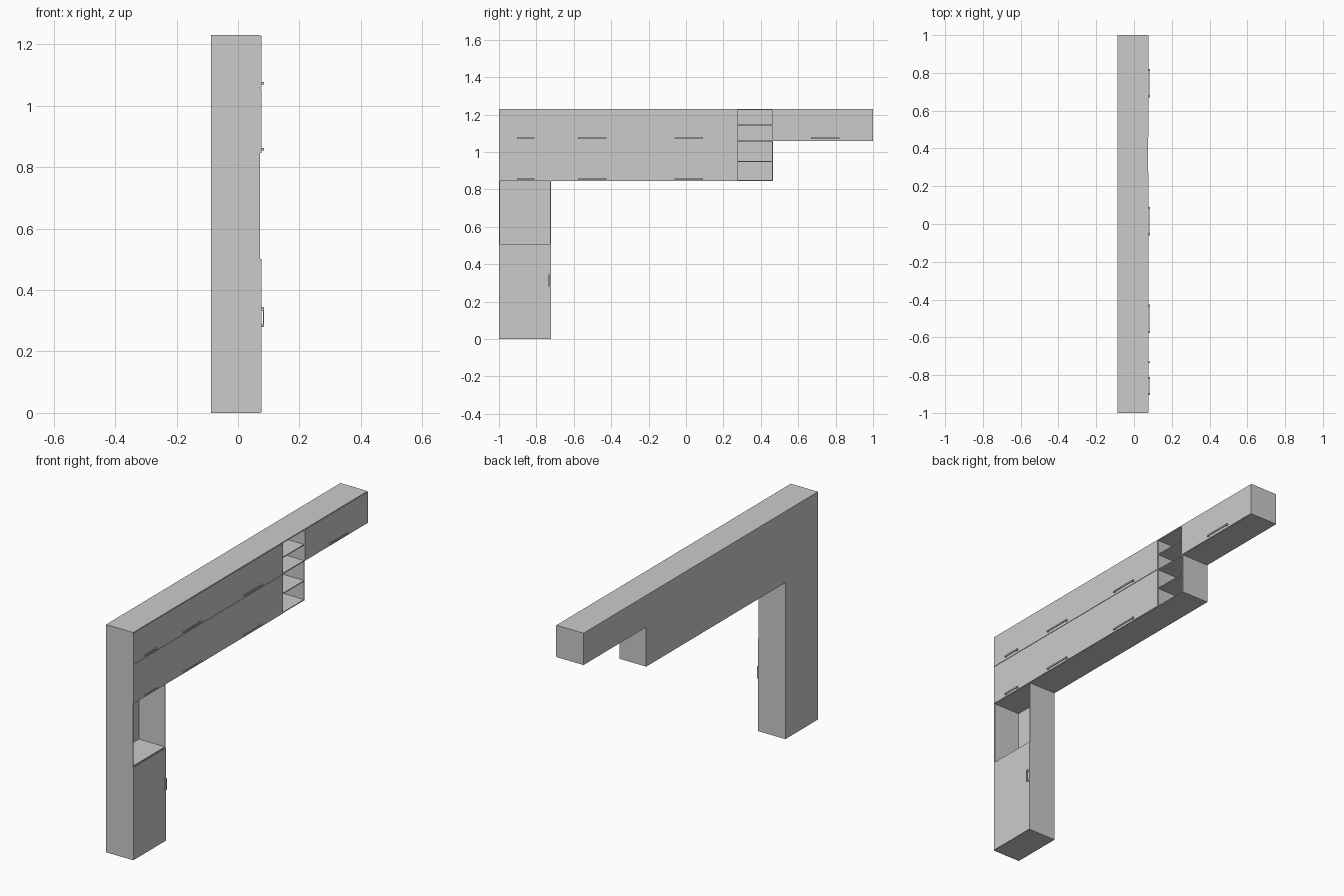
import bpy, bmesh
from mathutils import Vector

if "Cube" in bpy.data.objects:
    bpy.data.objects.remove(bpy.data.objects["Cube"])

T = 0.005                              # board thickness
XB, XF, XD = -0.088, 0.072, 0.076      # back, carcass front, door face
Y0, Y1, Y2, Y3, Y4 = -1.0, -0.722, 0.275, 0.465, 1.0
Z1, Z2, Z3, Z4 = 0.508, 0.845, 1.058, 1.23


def boxes(name, items):
    """One object made of axis-aligned boxes (x0, x1, y0, y1, z0, z1)."""
    bm = bmesh.new()
    for x0, x1, y0, y1, z0, z1 in items:
        verts = bmesh.ops.create_cube(bm, size=1)["verts"]
        for v in verts:
            v.co = Vector(((x0 + x1) / 2 + v.co.x * (x1 - x0),
                           (y0 + y1) / 2 + v.co.y * (y1 - y0),
                           (z0 + z1) / 2 + v.co.z * (z1 - z0)))
    me = bpy.data.meshes.new(name)
    bm.to_mesh(me)
    bm.free()
    ob = bpy.data.objects.new(name, me)
    bpy.context.collection.objects.link(ob)
    return ob


def board_x(name, x, y0, y1, z0, z1):
    boxes(name, [(x, x + T, y0, y1, z0, z1)])


def board_y(name, y, z0, z1):
    boxes(name, [(XB, XF, y, y + T, z0, z1)])


def board_z(name, z, y0, y1):
    boxes(name, [(XB + T, XF, y0, y1, z, z + T)])


def door(name, y0, y1, z0, z1):
    g = 0.0012
    boxes(name, [(XF, XD, y0 + g, y1 - g, z0 + g, z1 - g)])


def handle(name, y, z, length, vertical=False):
    """Bar on two short posts."""
    h, w, xo = length / 2, 0.004, XD + 0.009
    spans = [(XD + 0.005, xo, -h, h)]
    spans += [(XD, xo - 0.001, s * (h - 0.005) - 0.005, s * (h - 0.005) + 0.005) for s in (-1, 1)]
    if vertical:
        boxes(name, [(a, b, y - w, y + w, z + c, z + d) for a, b, c, d in spans])
    else:
        boxes(name, [(a, b, y + c, y + d, z - w, z + w) for a, b, c, d in spans])


# Back panels
board_x("column_back", XB, Y0 + T, Y1, 0, Z2)
board_x("upper_back", XB, Y0 + T, Y3 - T, Z2, Z4 - T)
board_x("end_back", XB, Y3 - T, Y4 - T, Z3, Z4 - T)

# Upright boards
board_y("left_side", Y0, 0, Z4 - T)
board_y("column_right_side", Y1 - T, 0, Z2)
board_y("upper_divider", Y1 - T, Z2 + T, Z4 - T)
board_y("shelf_left_side", Y2 - T, Z2 + T, Z4 - T)
board_y("shelf_right_side", Y3 - T, Z2, Z4 - T)
board_y("end_side", Y4 - T, Z3, Z4 - T)

# Horizontal boards
boxes("top", [(XB, XF + 0.002, Y0, Y4, Z4 - T, Z4)])
board_z("column_base", 0, Y0 + T, Y1 - T)
board_z("niche_floor", Z1 - T, Y0 + T, Y1 - T)
board_z("upper_base", Z2, Y0 + T, Y3 - T)
board_z("middle_board", Z3 - T / 2, Y0 + T, Y2 - T)
board_z("end_base", Z3, Y3, Y4 - T)
for i, z in enumerate((0.95, Z3, 1.145)):
    board_z(f"open_shelf_{i + 1}", z - T / 2, Y2, Y3 - T)

# Doors
door("column_door", Y0, Y1, 0, Z1 - T)
door("end_door", Y3 - T, Y4, Z3, Z4 - T / 2)
for row, z0, z1 in (("lower", Z2, Z3), ("upper", Z3, Z4 - T / 2)):
    door(f"{row}_left_door", Y0, Y1, z0, z1)
    door(f"{row}_wide_door", Y1, Y2, z0, z1)

# Handles
for row, z in (("lower", 0.858), ("upper", 1.074)):
    handle(f"{row}_left_handle", -0.857, z, 0.095)
    handle(f"{row}_wide_handle_a", -0.502, z, 0.152)
    handle(f"{row}_wide_handle_b", 0.015, z, 0.152)
handle("end_handle", 0.745, 1.074, 0.152)
handle("column_handle", -0.733, 0.312, 0.064, True)
